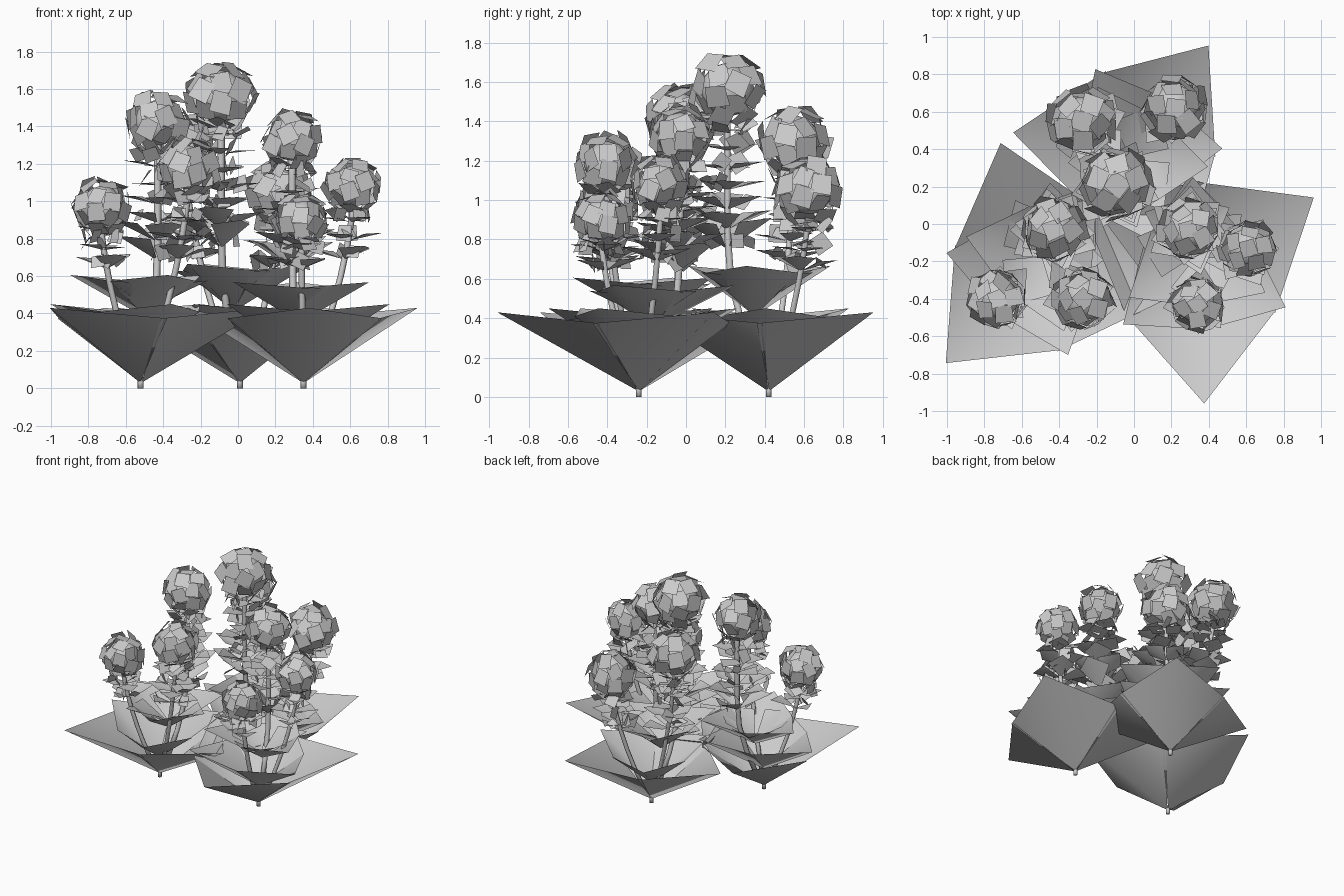
import bpy, bmesh, math, random
from mathutils import Vector, Matrix

if "Cube" in bpy.data.objects:
    bpy.data.objects.remove(bpy.data.objects["Cube"])
random.seed(4)


def finish(bm, name, smooth=False):
    me = bpy.data.meshes.new(name)
    bm.to_mesh(me)
    bm.free()
    for p in me.polygons:
        p.use_smooth = smooth
    ob = bpy.data.objects.new(name, me)
    bpy.context.collection.objects.link(ob)
    return ob


def polar(c, deg, r, z):
    a = math.radians(deg)
    return Vector((c[0] + r * math.cos(a), c[1] + r * math.sin(a), z))


def leaf(bm, c, deg, r, z0, z1, spread=62, side=0.65, rise=0.86):
    """Kite leaf folded on its midrib."""
    zs = z0 + (z1 - z0) * rise
    base = bm.verts.new(polar(c, deg, 0.004, z0))
    right = bm.verts.new(polar(c, deg - spread, r * side, zs))
    tip = bm.verts.new(polar(c, deg, r, z1))
    left = bm.verts.new(polar(c, deg + spread, r * side, zs))
    bm.faces.new((base, right, tip))
    bm.faces.new((base, tip, left))


def whorl(bm, c, deg, r, z0, z1, n=3, jitter=0, **kw):
    for k in range(n):
        turn = random.uniform(-jitter, jitter)
        leaf(bm, c, deg + turn + k * 360 / n, r, z0, z1 + turn * 0.001, **kw)


def petal(bm, pos, normal, size, jitter):
    """Square petal facing along normal, slightly cupped."""
    n = Vector(normal) + Vector([random.uniform(-jitter, jitter) for _ in range(3)])
    n.normalize()
    rot = n.to_track_quat('Z', 'Y').to_matrix()
    rot = rot @ Matrix.Rotation(random.uniform(-jitter, jitter) * 1.5, 3, 'Z')
    h = size / 2
    vs = [bm.verts.new(pos + rot @ Vector((x * h, y * h, z * h)))
          for x, y, z in ((-1, -1, 0.1), (1, -1, 0), (0.9, 1, 0.1), (-0.9, 1, 0))]
    bm.faces.new(vs)


def tube(bm, pts, rad, sides=6):
    rings = []
    for p in pts:
        rings.append([bm.verts.new(p + Vector((rad * math.cos(k * math.tau / sides),
                                               rad * math.sin(k * math.tau / sides), 0)))
                      for k in range(sides)])
    for a, b in zip(rings, rings[1:]):
        for k in range(sides):
            j = (k + 1) % sides
            bm.faces.new((a[k], a[j], b[j], b[k]))
    bm.faces.new(rings[0][::-1])
    bm.faces.new(rings[-1])


def stem_point(base, head, z, full):
    f = min(1, z / full)
    f = f * (2 - f) * 0.5 + f * 0.5
    return Vector((base[0] + (head[0] - base[0]) * f, base[1] + (head[1] - base[1]) * f, z))


# icosahedron directions, one vertex pointing up
ico = bmesh.new()
bmesh.ops.create_icosphere(ico, subdivisions=1, radius=1)
ico_faces = [f.calc_center_median().normalized() for f in ico.faces]
ico_verts = [v.co.normalized() for v in ico.verts]
ico.free()

# base position, leaf angle, leaf reach, head radius, flower heads (tall, middle, short)
plants = [
    ((-0.52, -0.24), 106, 0.70, 0.162,
     [(-0.43, -0.03, 1.42), (-0.27, -0.40, 1.18), (-0.73, -0.40, 0.97)]),
    ((0.35, -0.24), 152, 0.72, 0.150,
     [(0.29, -0.03, 1.33), (0.61, -0.13, 1.08), (0.34, -0.43, 0.90)]),
    ((0.01, 0.42), 54, 0.66, 0.180,
     [(-0.09, 0.21, 1.56), (-0.28, 0.55, 1.30), (0.22, 0.62, 1.05)]),
]

for i, (base, ang, reach, hr, heads) in enumerate(plants, 1):
    # nested cups of large leaves
    bm = bmesh.new()
    s = reach / 0.70
    whorl(bm, base, ang, reach, 0.03, 0.43)
    whorl(bm, base, ang + 64, 0.49 * s, 0.16, 0.45)
    hx, hy, hz = heads[0]
    mid = ((base[0] * 2 + hx) / 3, (base[1] * 2 + hy) / 3)
    lift = hz / 1.43
    whorl(bm, mid, ang + 60, 0.42, 0.38 * lift, 0.61 * lift)
    whorl(bm, mid, ang + 10, 0.33, 0.42 * lift, 0.58 * lift, spread=50)
    finish(bm, f"base_leaves_{i}", True)

    # short root stalk under the leaves
    bm = bmesh.new()
    tube(bm, [polar(base, 0, 0, 0), polar(base, 0, 0, 0.06)], 0.016)
    finish(bm, f"stalk_{i}", True)

    for j, (x, y, z) in enumerate(heads):
        tag = f"{i}_{j + 1}"
        head = Vector((x, y, z))
        full = z * (0.45 if j == 0 else 0.85)
        r = hr * (1.05, 1.0, 0.96)[j]

        # stem, rising from inside the leaf cups
        bm = bmesh.new()
        tube(bm, [stem_point(base, head, 0.12 + (z - 0.12) * t / 6, full) for t in range(7)],
             0.02 if j == 0 else 0.017)
        finish(bm, f"stem_{tag}", True)

        # flattened leaf whorls climbing the stem, shrinking upward
        bm = bmesh.new()
        buds = bmesh.new()
        zz, k = 0.69 * (lift if j == 0 else 1) - 0.05 * (j == 2), 0
        start = zz
        while zz < z - r * 0.8:
            t = (zz - start) / max(0.1, z - start)
            c = stem_point(base, head, zz, full)
            size = (0.25, 0.21, 0.19)[j] * (1 - 0.4 * t)
            rise = 0.13 * (1 - t) ** 3 * (1 if j == 0 else 0.4) + 0.015
            whorl(bm, c, ang + 60 * k + 25 * j, size, zz, zz + rise, jitter=18, spread=45)
            # small square petals beside the stem
            for b in range(3):
                p = polar(c, random.uniform(0, 360), random.uniform(0.05, 0.11), zz + 0.04)
                petal(buds, p, p - Vector((c.x, c.y, zz)), random.uniform(0.06, 0.10), 0.5)
            zz += 0.1
            k += 1
        finish(bm, f"stem_leaves_{tag}", True)
        finish(buds, f"stem_petals_{tag}")

        # flower head: small core, inner petals, outer petals
        bm = bmesh.new()
        bmesh.ops.create_icosphere(bm, subdivisions=2, radius=r * 0.74,
                                   matrix=Matrix.Translation(head))
        finish(bm, f"flower_core_{tag}", True)
        bm = bmesh.new()
        turn = Matrix.Rotation(math.radians(ang + 40 * j), 3, 'Z')
        for d in ico_verts:
            d = turn @ d
            petal(bm, head + d * r * 0.84, d, r * 0.6, 0.3)
        for d in ico_faces:
            d = turn @ d
            petal(bm, head + d * r * 0.93, d, r * 0.62, 0.32)
        # loose skirt below the head
        for b in range(5):
            p = polar(head, b * 72 + ang, r * 0.6, z - r * 1.0)
            petal(bm, p, (p - head) + Vector((0, 0, 0.06)), r * 0.5, 0.3)
        finish(bm, f"flower_petals_{tag}")
